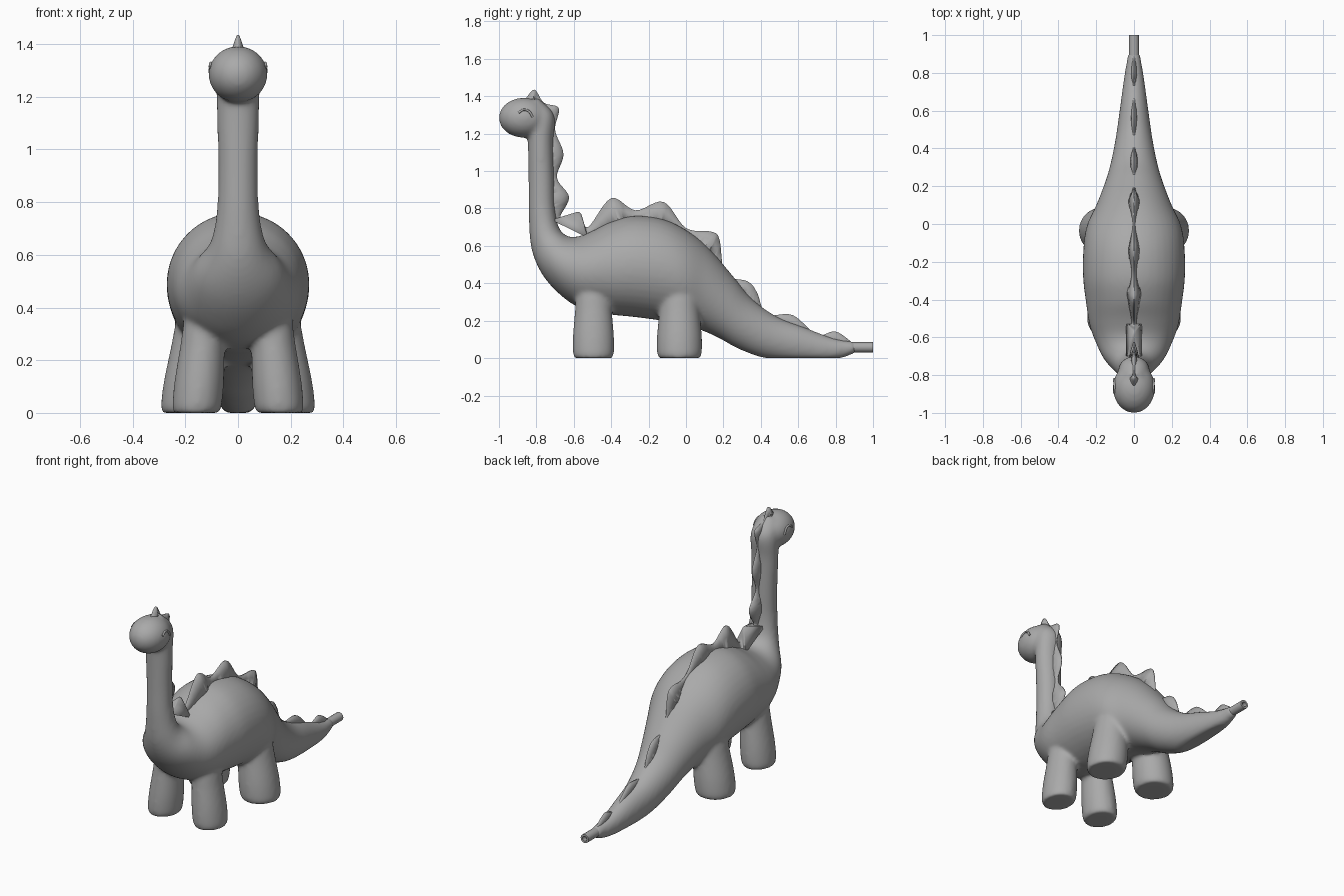
import bpy, bmesh, math
from mathutils import Vector, Matrix

cube = bpy.data.objects.get("Cube")
if cube:
    bpy.data.objects.remove(cube, do_unlink=True)

grey = bpy.data.materials.new("plain grey")
grey.use_nodes = True
grey.diffuse_color = (0.4, 0.4, 0.4, 1)
grey.node_tree.nodes["Principled BSDF"].inputs["Base Color"].default_value = (0.4, 0.4, 0.4, 1)


def make_object(name, bm, smooth=True):
    bmesh.ops.recalc_face_normals(bm, faces=bm.faces)
    for face in bm.faces:
        face.smooth = smooth
    mesh = bpy.data.meshes.new(name)
    bm.to_mesh(mesh)
    bm.free()
    mesh.materials.append(grey)
    obj = bpy.data.objects.new(name, mesh)
    bpy.context.collection.objects.link(obj)
    return obj


def spline(points, steps):
    """Catmull-Rom curve through points of any dimension."""
    pts = [Vector(p) for p in points]
    pts = [pts[0] * 2 - pts[1]] + pts + [pts[-1] * 2 - pts[-2]]
    out = []
    for a, b, c, d in zip(pts, pts[1:], pts[2:], pts[3:]):
        for i in range(steps):
            t = i / steps
            out.append((b * 2 + (c - a) * t + (a * 2 - b * 5 + c * 4 - d) * t**2
                        + (b * 3 - a - c * 3 + d) * t**3) / 2)
    return out + [pts[-2]]


def loft(bm, rings):
    """Skin closed rings of points and cap both ends."""
    rows = [[bm.verts.new(p) for p in ring] for ring in rings]
    for low, high in zip(rows, rows[1:]):
        for i in range(len(low)):
            j = (i + 1) % len(low)
            bm.faces.new((low[i], low[j], high[j], high[i]))
    bm.faces.new(rows[0][::-1])
    bm.faces.new(rows[-1])


# Neck, trunk and tail: back point (y, z), belly point (y, z), half width
STATIONS = [
    (-.79, 1.39, -.83, 1.37, .04), (-.705, 1.3, -.85, 1.28, .08),
    (-.71, 1.15, -.845, 1.12, .08), (-.705, .95, -.842, .93, .075),
    (-.7, .8, -.84, .74, .08), (-.68, .7, -.825, .58, .105),
    (-.64, .655, -.77, .45, .16), (-.58, .65, -.68, .345, .2),
    (-.5, .68, -.57, .27, .235), (-.4, .73, -.42, .235, .255),
    (-.28, .76, -.28, .22, .27), (-.13, .745, -.13, .2, .268),
    (0, .685, -.02, .18, .25), (.12, .59, .08, .15, .2),
    (.25, .44, .18, .105, .155), (.35, .32, .28, .05, .125),
    (.48, .225, .42, 0, .098), (.62, .17, .6, -.02, .075),
    (.78, .11, .78, -.015, .052), (.91, .085, .91, .028, .03),
]
stations = spline(STATIONS, 5)
SIDES = 40
body = bmesh.new()
rings = []
for yt, zt, yb, zb, w in stations:
    top, low = Vector((0, yt, zt)), Vector((0, yb, zb))
    ring = []
    for i in range(SIDES):
        a = math.tau * i / SIDES
        p = (top + low) / 2 + (top - low) / 2 * math.cos(a)
        p.x = w * math.sin(a)
        p.z = max(p.z, 0)
        ring.append(p)
    rings.append(ring)
loft(body, rings)

# Head
HEAD, HEAD_SIZE = Vector((0, -.867, 1.285)), Vector((.112, .134, .107))
bmesh.ops.create_uvsphere(body, u_segments=40, v_segments=24, radius=1,
                          matrix=Matrix.Translation(HEAD) @ Matrix.Diagonal(HEAD_SIZE).to_4x4())

# Legs: thick rounded feet, leaning inward to the trunk
LEG_PROFILE = [(0, .93), (.03, 1), (.12, 1), (.25, .9), (.36, .82), (.46, .6)]
for side in (-1, 1):
    for x, y, rx, ry, lean in ((.158, -.495, .094, .11, .09), (.182, -.035, .114, .12, .12)):
        loft(body, [[(side * (x - lean * z + rx * r * math.cos(math.tau * i / 32)),
                      y + ry * r * math.sin(math.tau * i / 32), z) for i in range(32)]
                    for z, r in spline(LEG_PROFILE, 4)])

# Fuse everything into one soft skin
skin = make_object("body", body)
remesh = skin.modifiers.new("fuse", 'REMESH')
remesh.mode = 'VOXEL'
remesh.voxel_size = 0.011
remesh.use_smooth_shade = True
soften = skin.modifiers.new("soften", 'SMOOTH')
soften.factor, soften.iterations = 0.5, 12

# Crest: wavy outline down the head, neck, back and tail
OUTLINE = [
    (-.86, 1.385), (-.81, 1.435), (-.76, 1.365), (-.68, 1.335), (-.7, 1.22),
    (-.655, 1.09), (-.69, .965), (-.625, .86), (-.67, .755), (-.57, .78),
    (-.525, .7), (-.4, .855), (-.27, .79), (-.12, .835), (0, .695),
    (.14, .675), (.18, .63), (.21, .45), (.33, .41), (.38, .35),
    (.43, .235), (.57, .23), (.7, .125), (.8, .142), (.9, .075),
]
spine = [(Vector((0, s[0], s[1])), Vector((0, s[2] - s[0], s[3] - s[1])).normalized())
         for s in stations]
sections = []
for y, z in spline(OUTLINE, 6):
    tip = Vector((0, y, z))
    back, inward = min(spine, key=lambda s: (s[0] - tip).length)
    width = Vector((.01 + .28 * min((tip - back).length, .12), 0, 0))
    root = back + inward * .03
    mid = root.lerp(tip, .6)
    edge = Vector((.004, 0, 0))
    sections.append([root - width, mid - width * .55, tip - edge,
                     tip + edge, mid + width * .55, root + width])
crest_mesh = bmesh.new()
loft(crest_mesh, sections)
make_object("crest", crest_mesh)

# Tail tip: short hollow tube
tip_mesh = bmesh.new()
loft(tip_mesh, [[(r * math.cos(math.tau * i / 24), y, .058 + r * math.sin(math.tau * i / 24))
                 for i in range(24)]
                for y, r in ((.87, .027), (1, .027), (1, .015), (.97, .015))])
make_object("tail_tip", tip_mesh, False)
tip_obj = bpy.data.objects["tail_tip"]
bpy.context.view_layer.objects.active = tip_obj
tip_obj.select_set(True)
bpy.ops.object.shade_smooth_by_angle()

# Smiling eyes: thin arcs lying on the head
for side, name in ((-1, "right_eye"), (1, "left_eye")):
    curve = bpy.data.curves.new(name, 'CURVE')
    curve.dimensions = '3D'
    curve.bevel_depth, curve.bevel_resolution = 0.006, 2
    curve.use_fill_caps = True
    arc = spline([(-.895, 1.312), (-.868, 1.328), (-.838, 1.318), (-.82, 1.288)], 5)
    line = curve.splines.new('POLY')
    line.points.add(len(arc) - 1)
    for point, (y, z) in zip(line.points, arc):
        fall = ((y - HEAD.y) / HEAD_SIZE.y) ** 2 + ((z - HEAD.z) / HEAD_SIZE.z) ** 2
        point.co = (side * HEAD_SIZE.x * math.sqrt(1 - fall), y, z, 1)
    curve.materials.append(grey)
    bpy.context.collection.objects.link(bpy.data.objects.new(name, curve))
